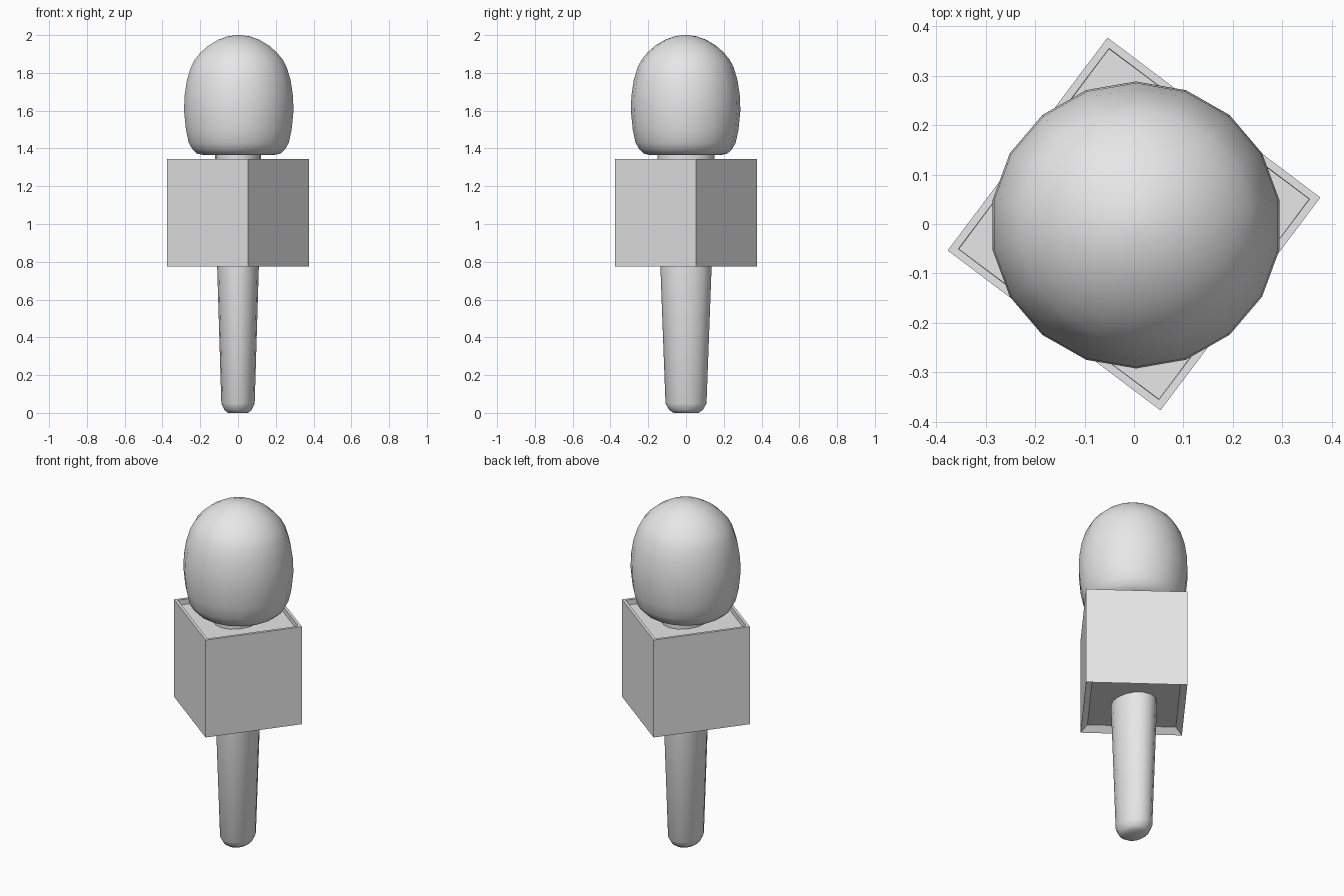
import bpy, bmesh, math
from mathutils import Matrix

cube = bpy.data.objects.get("Cube")
if cube:
    bpy.data.objects.remove(cube, do_unlink=True)

grey = bpy.data.materials.new("plain grey")
grey.use_nodes = True
COLOUR = (0.8, 0.8, 0.8, 1)
grey.diffuse_color = COLOUR
grey.node_tree.nodes["Principled BSDF"].inputs["Base Color"].default_value = COLOUR


def finish(name, bm, smooth_angle=None):
    bmesh.ops.recalc_face_normals(bm, faces=bm.faces)
    mesh = bpy.data.meshes.new(name)
    bm.to_mesh(mesh)
    bm.free()
    mesh.materials.append(grey)
    obj = bpy.data.objects.new(name, mesh)
    bpy.context.collection.objects.link(obj)
    if smooth_angle:
        bpy.ops.object.select_all(action='DESELECT')
        obj.select_set(True)
        bpy.context.view_layer.objects.active = obj
        bpy.ops.object.shade_smooth_by_angle(angle=math.radians(smooth_angle))
    return obj


def lathe(name, profile, sides, squash=(1, 1), centre=(0, 0), smooth_angle=50):
    """Stack rings of (radius, height), capped at both ends."""
    bm = bmesh.new()
    rings = []
    for r, z in profile:
        ring = []
        for i in range(sides):
            a = math.pi / 2 + math.tau * i / sides
            ring.append(bm.verts.new((centre[0] + r * squash[0] * math.cos(a),
                                      centre[1] + r * squash[1] * math.sin(a), z)))
        rings.append(ring)
    for low, high in zip(rings, rings[1:]):
        for i in range(sides):
            j = (i + 1) % sides
            bm.faces.new((low[i], low[j], high[j], high[i]))
    bm.faces.new(rings[0])
    bm.faces.new(rings[-1])
    return finish(name, bm, smooth_angle)


# Tapered oval handle, running up through the box to the neck
lathe("handle", [(0.055, 0), (0.075, 0.015), (0.092, 0.05), (0.115, 0.775), (0.128, 1.39)],
      16, squash=(0.96, 1.18))

# Foam windscreen with a slight shoulder below the dome
lathe("foam_head",
      [(0.185, 1.365), (0.22, 1.372), (0.245, 1.395), (0.265, 1.43), (0.28, 1.5),
       (0.29, 1.6), (0.287, 1.68), (0.275, 1.76), (0.254, 1.83), (0.233, 1.87),
       (0.2, 1.91), (0.16, 1.945), (0.11, 1.975), (0.06, 1.993), (0.015, 2)],
      18, squash=(1.015, 1), centre=(0.004, -0.002), smooth_angle=60)

# Square sign box, turned about the handle, with shallow recesses above and below
bm = bmesh.new()
turn = Matrix.Rotation(math.radians(-36.9), 4, 'Z')
bmesh.ops.create_cube(bm, size=1, matrix=Matrix.Translation((0, 0, 1.06)) @ turn
                      @ Matrix.Diagonal((0.538, 0.538, 0.57, 1)))
bm.normal_update()
top = max(bm.faces, key=lambda f: f.calc_center_median().z)
bottom = min(bm.faces, key=lambda f: f.calc_center_median().z)
bmesh.ops.inset_individual(bm, faces=[top], thickness=0.022)
bmesh.ops.inset_individual(bm, faces=[top], thickness=0.001, depth=-0.03)
bmesh.ops.inset_individual(bm, faces=[bottom], thickness=0.048, depth=-0.03)
finish("sign_box", bm)
